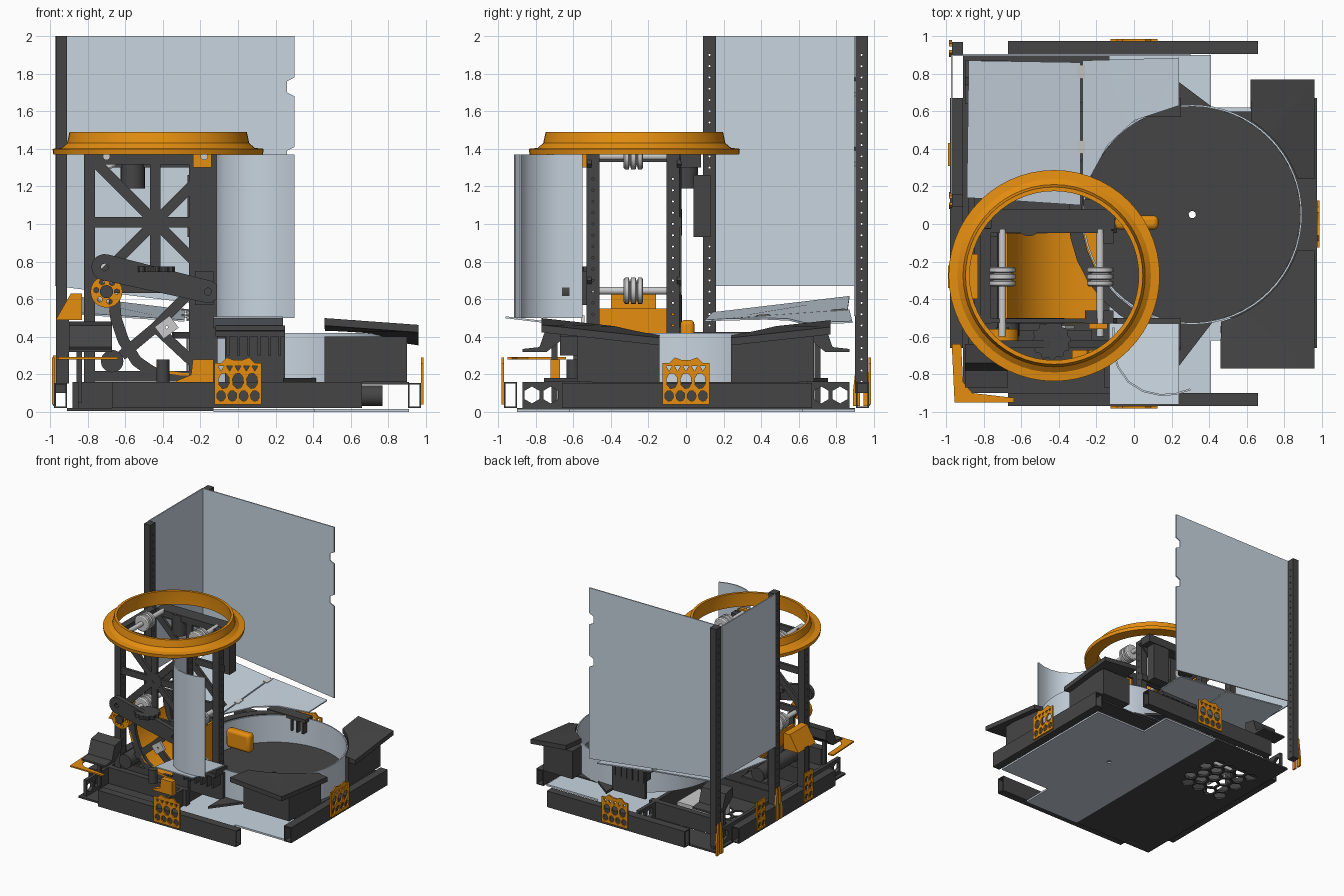
import bpy, bmesh
from math import sin, cos, pi, radians
from mathutils import Vector, Matrix

if "Cube" in bpy.data.objects:
    bpy.data.objects.remove(bpy.data.objects["Cube"])

def mat(name, c):
    m = bpy.data.materials.new(name)
    m.diffuse_color = (*c, 1)
    m.use_nodes = True
    m.node_tree.nodes["Principled BSDF"].inputs["Base Color"].default_value = m.diffuse_color
    return m

DARK = mat("dark_metal", (.06, .06, .06))
ORANGE = mat("orange", (.78, .27, .005))
CLEAR = mat("clear_sheet", (.58, .66, .74))
STEEL = mat("steel", (.6, .6, .59))
AX = {'x': Matrix(((0, 0, 1), (1, 0, 0), (0, 1, 0))).to_4x4(),
      'y': Matrix(((1, 0, 0), (0, 0, -1), (0, 1, 0))).to_4x4(), 'z': Matrix.Identity(4)}

def add(name, me, m):
    me.materials.clear()
    me.materials.append(m)
    ob = bpy.data.objects.new(name, me)
    bpy.context.collection.objects.link(ob)
    return ob

def from_bm(name, bm, m):
    bmesh.ops.recalc_face_normals(bm, faces=bm.faces)
    me = bpy.data.meshes.new(name)
    bm.to_mesh(me)
    bm.free()
    return add(name, me, m)

# flat plate with holes: outline in the two other axes, spanning a0..a1 on the axis
def plate(name, outer, holes, axis, a0, a1, m):
    cu = bpy.data.curves.new(name, 'CURVE')
    cu.dimensions, cu.fill_mode, cu.extrude = '2D', 'BOTH', (a1 - a0) / 2
    for loop in [outer] + holes:
        s = cu.splines.new('POLY')
        s.points.add(len(loop) - 1)
        for p, c in zip(s.points, loop):
            p.co = (c[0], c[1], 0, 1)
        s.use_cyclic_u = True
    tmp = bpy.data.objects.new(name + "_curve", cu)
    bpy.context.collection.objects.link(tmp)
    bpy.context.view_layer.update()
    me = bpy.data.meshes.new_from_object(tmp.evaluated_get(bpy.context.evaluated_depsgraph_get()))
    bpy.data.objects.remove(tmp)
    mid = Vector([(a0 + a1) / 2 if k == axis else 0 for k in 'xyz'])
    me.transform(Matrix.Translation(mid) @ AX[axis])
    return add(name, me, m)

def rect(u0, u1, v0, v1):
    return [(u0, v0), (u1, v0), (u1, v1), (u0, v1)]

def ngon(u, v, r, n=6, sv=1.0):
    return [(u + r * cos(2 * pi * i / n + pi / 6), v + sv * r * sin(2 * pi * i / n + pi / 6)) for i in range(n)]

def arc(c, r, a, b, n):
    return [(c[0] + r * cos(radians(a + (b - a) * i / n)), c[1] + r * sin(radians(a + (b - a) * i / n))) for i in range(n + 1)]

def ribbon(pts, w):
    L, R = [], []
    for i, p in enumerate(pts):
        q0, q1 = Vector(pts[max(i - 1, 0)]), Vector(pts[min(i + 1, len(pts) - 1)])
        d = (q1 - q0).normalized() * w / 2
        L.append((p[0] - d.y, p[1] + d.x))
        R.append((p[0] + d.y, p[1] - d.x))
    return L + R[::-1]

def box(name, x0, x1, y0, y1, z0, z1, m):
    return prism(name, rect(x0, x1, y0, y1), lambda x, y: z0, lambda x, y: z1, m)

# vertical prism with sloped bottom and top heights
def prism(name, pts, zb, zt, m):
    bm = bmesh.new()
    lo = [bm.verts.new((x, y, zb(x, y))) for x, y in pts]
    hi = [bm.verts.new((x, y, zt(x, y))) for x, y in pts]
    n = len(pts)
    for i in range(n):
        bm.faces.new((lo[i], lo[(i + 1) % n], hi[(i + 1) % n], hi[i]))
    bm.faces.new(lo[::-1]); bm.faces.new(hi)
    bmesh.ops.triangulate(bm, faces=[f for f in bm.faces if len(f.verts) > 4])
    return from_bm(name, bm, m)

def lathe(name, prof, c, axis, m, n=48):
    bm = bmesh.new()
    M = Matrix.Translation(c) @ AX[axis]
    rings = [[bm.verts.new(M @ Vector((r * cos(2 * pi * i / n), r * sin(2 * pi * i / n), h))) for r, h in prof] for i in range(n)]
    for i in range(n):
        a, b = rings[i], rings[(i + 1) % n]
        for k in range(len(prof)):
            l = (k + 1) % len(prof)
            bm.faces.new((a[k], b[k], b[l], a[l]))
    return from_bm(name, bm, m)

def cyl(name, p, q, r, m, n=20):
    bm = bmesh.new()
    p, q = Vector(p), Vector(q)
    M = Matrix.Translation((p + q) / 2) @ (q - p).to_track_quat('Z', 'Y').to_matrix().to_4x4()
    bmesh.ops.create_cone(bm, cap_ends=True, segments=n, radius1=r, radius2=r, depth=(q - p).length, matrix=M)
    return from_bm(name, bm, m)

# base: hollow outer rails, belly plates and cross beams
for y in (-.935, .94):
    plate("side_rail", rect(y - .035, y + .035, .02, .16), [rect(y - .027, y + .027, .028, .152)], 'x', -.67, .66, DARK)
for x in (-.945, .94):
    plate("end_rail", rect(x - .035, x + .035, .02, .155), [rect(x - .027, x + .027, .028, .147)], 'y', -.66, .67, DARK)
hexes = [ngon(-.76 + .115 * i + .057 * (j % 2), .2 + .1 * j, .055) for i in range(4) for j in range(5)]
plate("belly_plate", rect(-.91, -.13, -.9, .9), hexes, 'z', .005, .02, DARK)
plate("clear_belly_plate", [(-.13, -.9), (.41, -.9), (.41, -.62), (.91, -.62), (.91, .62), (.41, .62), (.41, .9), (-.13, .9)],
      [ngon(.31, .05, .02, 8)], 'z', 0, .015, CLEAR)
for x in (-.88, -.16):
    plate("cross_beam", rect(-.87, .87, .02, .16), [ngon(s * u, .09, .045) for s in (-1, 1) for u in (.72, .82)], 'x', x, x + .03, DARK)
for y in (-.57, -.07, .6):
    box("long_beam", -.88, -.1, y, y + .05, .02, .16, DARK)
cyl("drive_motor", (.5, 0, .085), (.77, 0, .085), .055, DARK)
box("control_box", -.6, -.3, .25, .55, .03, .16, STEEL)

# perforated orange mounting plates on the rails
def crest(c):
    out = [(c - .125, .04), (c + .125, .04), (c + .125, .26), (c + .09, .26), (c + .06, .29), (c + .02, .275),
           (c - .02, .275), (c - .06, .29), (c - .09, .26), (c - .125, .26)]
    hol = [ngon(c + u, .085, .024, 8, 1.2) for u in (-.09, -.03, .03, .09)]
    hol += [ngon(c + u, .165, .03, 8, 1.4) for u in (-.075, 0, .075)]
    return out, hol + [ngon(c + u, .235, .018, 3) for u in (-.09, -.045, 0, .045, .09)]
for a, p in (('y', -.982), ('y', .972), ('x', .975)):
    o, h = crest(0)
    plate("mount_plate", o, h, a, p, p + .012, ORANGE)
for y in (-.28, .37):
    plate("narrow_mount", rect(y - .06, y + .06, .04, .29), [ngon(y + s * .028, z, .02, 8, 1.4) for s in (-1, 1) for z in (.08, .16, .23)], 'x', -.99, -.978, ORANGE)
plate("corner_guard", [(-.97, -.64), (-.955, -.95), (-.64, -.95), (-.64, -.925), (-.86, -.9), (-.91, -.84), (-.92, -.64)], [], 'z', .28, .292, ORANGE)

# tall posts with hole rows, feet and clear panels
def post(name, x, y, z0, z1):
    h = [ngon(y, z0 + .06 + .06 * i, .006) for i in range(int((z1 - z0 - .08) / .06))]
    plate(name, rect(y - .035, y + .035, z0, z1), h, 'x', x - .03, x + .03, DARK)
post("tall_post", -.94, .125, .16, 2)
post("tall_post", -.94, .935, .1, 2)
for y in (.125, .935):
    for s in (-1, 1):
        plate("post_foot", [(y + s * .01, .03), (y + s * .045, .03), (y + s * .045, .12), (y + s * .025, .3), (y + s * .01, .3)], [], 'x', -.985, -.97, ORANGE)
edge = [(-.97, .67), (.3, .51)]
for z in (1.36, 1.73):
    edge += [(.3, z - .05), (.26, z - .03), (.26, z + .03), (.3, z + .05)]
plate("back_panel", edge + [(.3, 2), (-.97, 2)], [], 'y', .895, .905, CLEAR)
plate("left_panel", rect(.16, .9, .67, 2), [], 'x', -.975, -.965, CLEAR)

# tilted hopper floor in two sheets with a hinge
hz = lambda x, y: .45 + (.24 - x) * .06 + (y - .12) * (.03 + .08 * max(0, .24 - x))
for q in ([(-.89, .14), (-.285, .1), (-.285, .86), (-.88, .87)],
          [(-.275, .14), (-.26, .2), (-.14, .42), (0, .55), (.24, .63), (.24, .885), (-.275, .87)]):
    prism("hopper_floor", q, hz, lambda x, y: hz(x, y) + .01, CLEAR)
for y in (.41, .81):
    prism("hinge", rect(-.3, -.26, y - .035, y + .035), hz, lambda x, y: hz(x, y) + .015, STEEL)

# rotor drum with clear wall and dark guides
C = (.31, .05)
lathe("drum_wall", [(.575, .16), (.585, .16), (.585, .42), (.575, .42)], (*C, 0), 'z', CLEAR, 64)
plate("drum_floor", arc(C, .575, 0, 352.5, 47), [ngon(*C, .02, 8)], 'z', .16, .185, DARK)
plate("drum_deck", rect(.2, .91, -.5, .6), [ngon(*C, .02, 8)], 'z', .145, .158, DARK)
plate("drum_guide", arc(C, .59, 105, 255, 16) + arc(C, .66, 245, 115, 12), [], 'z', .39, .425, DARK)
for s in (-1, 1):
    plate("guide_wedge", [(.24, .05 + s * .57), (.24, s * .755), (.42, .05 + s * .57)], [], 'z', .16, .18, DARK)
    a, b = sorted((s * .57, s * .67))
    box("rib_bracket", -.12, .25, a, b, .4, .43, DARK)
    box("rib_bracket_wall", -.07, .25, .05 + s * .6 - .012, .05 + s * .6 + .012, .16, .4, DARK)
    for i in range(6):
        box("bracket_rib", -.06 + .055 * i, -.045 + .055 * i, a, b, .3, .41, DARK)

# corner housings hugging the drum, with sloped caps
cz = lambda x, y: .41 + .11 * max(0, abs(y - .05) - .19) - .15 * max(0, x - .72) + .02
for s, x0, a in ((-1, .46, 75), (1, .62, 58)):
    inner = arc(C, .59, s * a, s * 19, 10)
    y = .05 + s * .72 - (.1 if s < 0 else 0)
    prism("housing_cap", inner + [(.96, C[1] + s * .19), (.96, y), (x0, y)], lambda x, y: cz(x, y) - .04, cz, DARK)
    yb = .05 + s * .63
    prism("housing", inner + [(.9, C[1] + s * .19), (.9, yb), (x0, yb)], lambda x, y: .16, lambda x, y: .4, DARK)

# front deflector, its tilted chute and side sensors
plate("curved_deflector", ribbon([(-.11, -.55), (-.11, -.68), (-.085, -.76), (-.03, -.84), (.05, -.89), (.14, -.91), (.22, -.905), (.3, -.88)], .01), [], 'z', .5, 1.37, CLEAR)
tz = lambda x, y: .4 - (y + .14) * .12
prism("chute_sheet", rect(-.13, .24, -.96, -.53), tz, lambda x, y: tz(x, y) + .01, CLEAR)
prism("chute_support", rect(-.12, .25, -.66, -.5), lambda x, y: tz(x, y) - .03, lambda x, y: tz(x, y) - .002, DARK)
for s in (-1, 1):
    prof = [(s * u, v) for u, v in ((.87, .32), (.74, .32), (.64, .4), (.64, .48), (.74, .46), (.78, .345), (.87, .335))]
    plate("side_sensor", prof, [], 'x', -.9, -.67, DARK)
    plate("sensor_stand", ribbon([(s * .7, .05), (s * .7, .4)], .03), [], 'x', -.86, -.83, DARK)

# tower posts, trusses and beams
for x, y in ((-.79, -.495), (-.79, -.07), (-.14, -.495), (-.14, -.07)):
    post("tower_post", x, y, .16, 1.37)
box("tower_side_post", -.26, -.17, -.53, -.46, .16, 1.37, DARK)
for y in (-.515, -.035):
    def bar(p, q, w=.055):
        plate("truss_bar", ribbon([p, q], w), [], 'y', y - .012, y + .012, DARK)
    for i in range(8):
        dx, dz = round(cos(i * pi / 4) * 1.2), round(sin(i * pi / 4) * 1.2)
        bar((-.44, 1.01), (-.44 + .33 * dx, 1.01 + .33 * dz))
    for z in (1.345, .66, .19):
        bar((-.8, z), (-.12, z))
    bar((-.44, .45), (-.15, .74)); bar((-.44, .45), (-.15, .18)); bar((-.62, .3), (-.44, .45))
    plate("truss_hub", ngon(-.44, 1.01, .07, 12), [ngon(-.44, 1.01, .02, 8)], 'y', y - .014, y + .014, DARK)
    plate("chute_side", ribbon([(-.66, .62), (-.65, .5), (-.61, .38), (-.54, .27), (-.44, .2)], .06), [], 'y', y - .015, y + .015, DARK)
box("top_beam", -.82, -.76, -.53, -.03, 1.33, 1.37, DARK)
box("ring_foot", -.24, -.14, -.56, -.53, 1.3, 1.39, ORANGE)
box("back_top_beam", -.76, -.1, -.03, .08, 1.3, 1.37, DARK)
box("wiring_box", -.27, -.11, .04, .13, .93, 1.26, DARK)
cyl("tower_motor", (-.56, .0, 1.19), (-.56, .0, 1.37), .065, DARK)

# curved inner chute
plate("inner_chute", ribbon([(-.68, .54), (-.66, .46), (-.61, .37), (-.53, .28), (-.42, .22), (-.3, .2), (-.19, .2)], .015), [], 'y', -.53, -.04, ORANGE)
box("chute_lip", -.2, -.18, -.53, -.04, .2, .55, ORANGE)

# roller shafts with grooved wheels
W = [(.02, -.052), (.06, -.052), (.07, -.045), (.07, -.025), (.045, -.018), (.07, -.012), (.07, .012), (.045, .018), (.07, .025), (.07, .045), (.06, .052), (.02, .052)]
for x in (-.70, -.18):
    for z in (.645, 1.36):
        cyl("roller_shaft", (x, -.6, z), (x, -.03, z), .02, STEEL, 16)
        lathe("roller_wheel", W, (x, -.28, z), 'y', STEEL, 24)

# top ring
lathe("top_ring", [(.455, 1.37), (.558, 1.37), (.562, 1.4), (.515, 1.405), (.485, 1.43), (.472, 1.49), (.45, 1.49), (.455, 1.42)], (-.425, -.275, 0), 'z', ORANGE, 56)

# drive link, pulley, gear and small front parts
plate("drive_link", arc((-.71, .77), .07, 75, 255, 10) + arc((-.16, .64), .06, 255, 435, 10),
      [ngon(-.71, .77, .02, 8), ngon(-.16, .64, .02, 8)], 'y', -.66, -.62, DARK)
plate("link_block", rect(-.23, -.13, .57, .75), [], 'y', -.62, -.53, DARK)
plate("pulley", ngon(-.7, .64, .085, 24), [ngon(-.7 + .055 * cos(k), .64 + .055 * sin(k), .015) for k in range(6)], 'y', -.62, -.56, ORANGE)
cyl("pulley_core", (-.7, -.64, .64), (-.7, -.55, .64), .035, DARK)
teeth = [(-.44 + r * cos(2 * pi * i / 48), -.62 + r * sin(2 * pi * i / 48)) for i in range(48) for r in [(.105, .105, .093, .093)[i % 4]]]
plate("gear", teeth, [], 'z', .745, .775, DARK)
cyl("gear_motor", (-.44, -.62, .65), (-.44, -.62, .745), .035, DARK)
cyl("lower_motor", (-.4, -.6, .16), (-.4, -.6, .28), .035, DARK)
plate("link_tab", ribbon([(-.42, .42), (-.34, .48)], .08), [ngon(-.38, .45, .008)], 'y', -.56, -.54, STEEL)
cyl("lower_roller", (-.67, -.6, .27), (-.67, -.03, .27), .06, DARK)
prism("front_gusset", [(-.33, -.72), (-.25, -.72), (-.24, -.72), (-.13, -.72), (-.13, -.67), (-.24, -.67), (-.25, -.67), (-.33, -.67)],
      lambda x, y: .16, lambda x, y: .28 if x > -.245 else .165 + max(0, x + .33) * .4, ORANGE)
nose = box("orange_nose", -.1, .13, -.03, .045, .33, .49, ORANGE)
bv = nose.modifiers.new("round", 'BEVEL')
bv.width, bv.segments = .025, 3
plate("side_guard", [(-.97, .49), (-.83, .49), (-.83, .63), (-.89, .63)], [], 'y', -.4, -.16, ORANGE)
box("guard_stand", -.97, -.9, -.31, -.25, .15, .5, DARK)

# smooth round parts, keep hard edges
for ob in bpy.context.scene.objects:
    ob.select_set(True)
    bpy.context.view_layer.objects.active = ob
bpy.ops.object.shade_smooth_by_angle(angle=radians(30))
